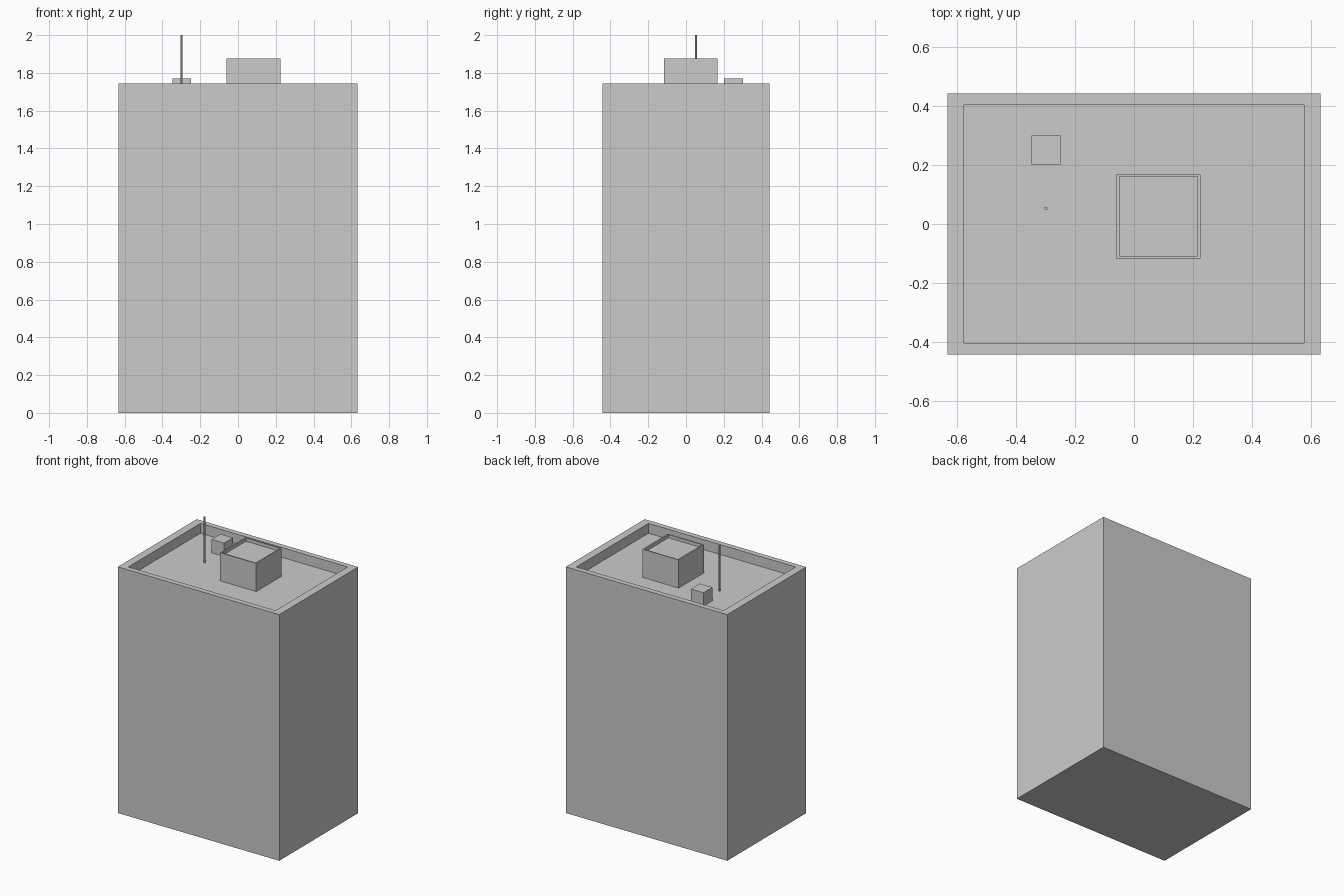
import bpy, bmesh

if "Cube" in bpy.data.objects:
    bpy.data.objects.remove(bpy.data.objects["Cube"])


def finish(bm, name):
    bmesh.ops.recalc_face_normals(bm, faces=bm.faces)
    mesh = bpy.data.meshes.new(name)
    bm.to_mesh(mesh)
    bm.free()
    obj = bpy.data.objects.new(name, mesh)
    bpy.context.collection.objects.link(obj)
    return obj


def block(name, x, y, z, recess=None):
    """Box from (min, max) ranges; recess = (inner x, inner y, floor z) sinks the top."""
    bm = bmesh.new()
    bmesh.ops.create_cube(bm, size=1)
    for v in bm.verts:
        v.co = [r[0] if c < 0 else r[1] for c, r in zip(v.co, (x, y, z))]
    if recess:
        rx, ry, floor = recess
        mx, my = sum(x) / 2, sum(y) / 2
        bm.normal_update()
        top = max(bm.faces, key=lambda f: f.normal.z)
        # rim, then recess walls
        for level in (z[1], floor):
            bmesh.ops.inset_region(bm, faces=[top], thickness=0.002)
            for v in top.verts:
                v.co = (rx[v.co.x > mx], ry[v.co.y > my], level)
    return finish(bm, name)


ROOF = 1.675

# Main tower with parapet around a sunken roof
block("tower", (-0.633, 0.633), (-0.442, 0.442), (0, 1.745),
      ((-0.577, 0.577), (-0.404, 0.404), ROOF))

# Rooftop plant room with a shallow rim
block("plant_room", (-0.06, 0.225), (-0.117, 0.168), (ROOF, 1.875),
      ((-0.05, 0.215), (-0.109, 0.161), 1.852))

# Small vent box
block("vent_box", (-0.348, -0.249), (0.201, 0.301), (ROOF, 1.77))

# Antenna mast
bpy.ops.mesh.primitive_cylinder_add(vertices=8, radius=0.006, depth=2.0 - ROOF,
                                    location=(-0.299, 0.053, (2.0 + ROOF) / 2))
bpy.context.object.name = "antenna_mast"
